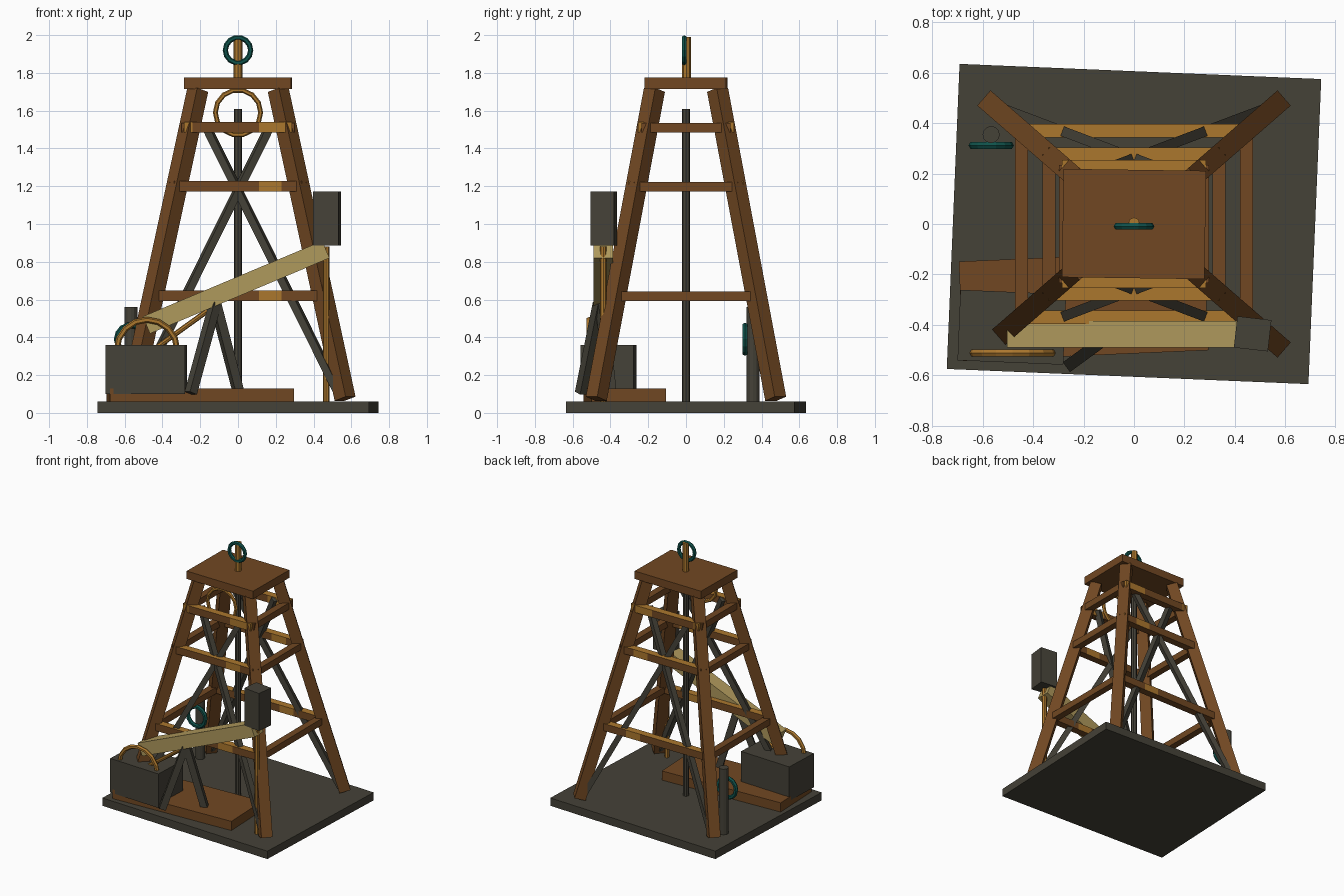
import bpy, bmesh, math
from mathutils import Vector, Matrix

if "Cube" in bpy.data.objects:
    bpy.data.objects.remove(bpy.data.objects["Cube"])


def mat(name, rgb):
    m = bpy.data.materials.new(name)
    m.diffuse_color = (*rgb, 1)
    m.use_nodes = True
    m.node_tree.nodes["Principled BSDF"].inputs["Base Color"].default_value = m.diffuse_color
    return m


BROWN = mat("brown_timber", (0.165, 0.064, 0.016))
ORANGE = mat("amber_wood", (0.41, 0.185, 0.027))
DARK = mat("dark_iron", (0.059, 0.054, 0.039))
TEAL = mat("teal_metal", (0.005, 0.085, 0.070))
TAN = mat("pale_tan_wood", (0.43, 0.32, 0.108))


def finish(name, bm, *mats):
    me = bpy.data.meshes.new(name)
    bmesh.ops.recalc_face_normals(bm, faces=bm.faces)
    bm.to_mesh(me)
    bm.free()
    for m in mats:
        me.materials.append(m)
    ob = bpy.data.objects.new(name, me)
    bpy.context.collection.objects.link(ob)
    return ob


def box(name, centre, size, m, rot=0.0):
    bm = bmesh.new()
    bmesh.ops.create_cube(bm, size=1, matrix=Matrix.Translation(centre)
                          @ Matrix.Rotation(math.radians(rot), 4, 'Z') @ Matrix.Diagonal((*size, 1)))
    return finish(name, bm, m)


def along(a, b):
    """Matrix placing local z along a-b, and the length."""
    a, b = Vector(a), Vector(b)
    q = (b - a).to_track_quat('Z', 'Y')
    return Matrix.Translation((a + b) / 2) @ q.to_matrix().to_4x4(), (b - a).length


def strut(name, a, b, w, h, m):
    mx, length = along(a, b)
    bm = bmesh.new()
    bmesh.ops.create_cube(bm, size=1, matrix=mx @ Matrix.Diagonal((w, h, length, 1)))
    return finish(name, bm, m)


def rod(name, a, b, r, m, sides=8):
    mx, length = along(a, b)
    bm = bmesh.new()
    bmesh.ops.create_cone(bm, cap_ends=True, segments=sides, radius1=r, radius2=r,
                          depth=length, matrix=mx)
    return finish(name, bm, m)


def ring(name, centre, R, r, m, seg=14, sides=6):
    """Low-poly hoop standing in the xz plane."""
    bm = bmesh.new()
    c = Vector(centre)
    loops = []
    for i in range(seg):
        u = math.tau * i / seg
        d = Vector((math.cos(u), 0, math.sin(u)))
        loops.append([bm.verts.new(c + d * (R + r * math.cos(math.tau * j / sides))
                                   + Vector((0, r * math.sin(math.tau * j / sides), 0)))
                      for j in range(sides)])
    for i in range(seg):
        p, q = loops[i], loops[(i + 1) % seg]
        for j in range(sides):
            k = (j + 1) % sides
            bm.faces.new((p[j], p[k], q[k], q[j]))
    return finish(name, bm, m)


def rail(name, y, z, half, bare_ends):
    """Cross rail along x, with weathered patches: amber top, partly amber sides."""
    bm = bmesh.new()
    bmesh.ops.create_cube(bm, size=1, matrix=Matrix.Translation((0, y, z))
                          @ Matrix.Diagonal((2 * half, 0.055, 0.055, 1)))
    for x in (-0.24, 0.11, 0.23):
        bmesh.ops.bisect_plane(bm, geom=bm.verts[:] + bm.edges[:] + bm.faces[:],
                               plane_co=(x, 0, 0), plane_no=(1, 0, 0))
    bm.normal_update()
    for f in bm.faces:
        x = f.calc_center_median().x
        patch = 0.11 < x < 0.23 or (bare_ends and abs(x) > 0.22)
        f.material_index = int(f.normal.z > 0.5 or abs(f.normal.x) > 0.5
                               or (patch and f.normal.z > -0.5))
    return finish(name, bm, BROWN, ORANGE)


# Ground slab and tower cap
box("base_slab", (0, 0, 0.03), (1.437, 1.212, 0.06), DARK, -2.4)
box("tower_cap", (0, 0, 1.745), (0.566, 0.43, 0.06), BROWN, -0.8)

# Four leaning legs
for sx in (-1, 1):
    for sy in (-1, 1):
        strut("tower_leg", (sx * 0.567, sy * 0.475, 0.075), (sx * 0.213, sy * 0.167, 1.71),
              0.08, 0.08, BROWN)

# Three levels of cross rails: z, front y, half length, side x, half length
for z, fy, fh, ex, eh in ((0.62, 0.37, 0.43, 0.447, 0.36),
                          (1.20, 0.277, 0.34, 0.337, 0.275),
                          (1.512, 0.227, 0.285, 0.272, 0.235)):
    for s in (-1, 1):
        rail("front_back_rail", s * fy, z, fh, z > 1.4)
        box("side_rail", (s * ex, 0, z - 0.002), (0.052, 2 * eh, 0.05), BROWN)

# Crossed braces on front and back
for sy in (-1, 1):
    for sx in (-1, 1):
        strut("cross_brace", (sx * 0.54, sy * 0.465, 0.09), (-sx * 0.175, sy * 0.195, 1.53),
              0.04, 0.04, DARK)

# Drill string, pulley hoop and finial
rod("drill_pole", (0, 0, 0.06), (0, 0, 1.61), 0.021, DARK)
ring("pulley_hoop", (0, -0.195, 1.59), 0.12, 0.013, ORANGE)
rod("finial_post", (0, 0.003, 1.77), (0, 0.003, 1.99), 0.023, ORANGE)
ring("finial_ring", (0, -0.009, 1.92), 0.067, 0.014, TEAL)

# Engine plank, engine box and its flywheel
box("engine_plank", (-0.2, -0.325, 0.095), (0.975, 0.395, 0.07), BROWN, 2.5)
box("engine_box", (-0.485, -0.41, 0.23), (0.42, 0.28, 0.26), DARK, -2.4)
ring("flywheel", (-0.482, -0.512, 0.333), 0.16, 0.016, ORANGE, seg=16)
rod("crank_rod", (-0.44, -0.46, 0.34), (-0.12, -0.45, 0.57), 0.014, ORANGE)

# A-frame support
strut("support_leg", (-0.25, -0.555, 0.105), (-0.12, -0.46, 0.58), 0.048, 0.048, DARK)
strut("support_leg", (0.0, -0.40, 0.12), (-0.12, -0.45, 0.58), 0.048, 0.048, DARK)

# Walking beam with weight and hanging rod
strut("walking_beam", (-0.485, -0.438, 0.465), (0.465, -0.438, 0.865), 0.105, 0.098, TAN)
box("beam_weight", (0.471, -0.436, 1.028), (0.136, 0.125, 0.286), DARK, -6.5)
rod("well_rod", (0.467, -0.438, 0.06), (0.467, -0.438, 0.88), 0.017, ORANGE)

# Valve post with hand wheel
rod("valve_post", (-0.567, 0.355, 0.06), (-0.567, 0.355, 0.56), 0.034, DARK, 12)
ring("valve_wheel", (-0.567, 0.312, 0.39), 0.074, 0.016, TEAL)
